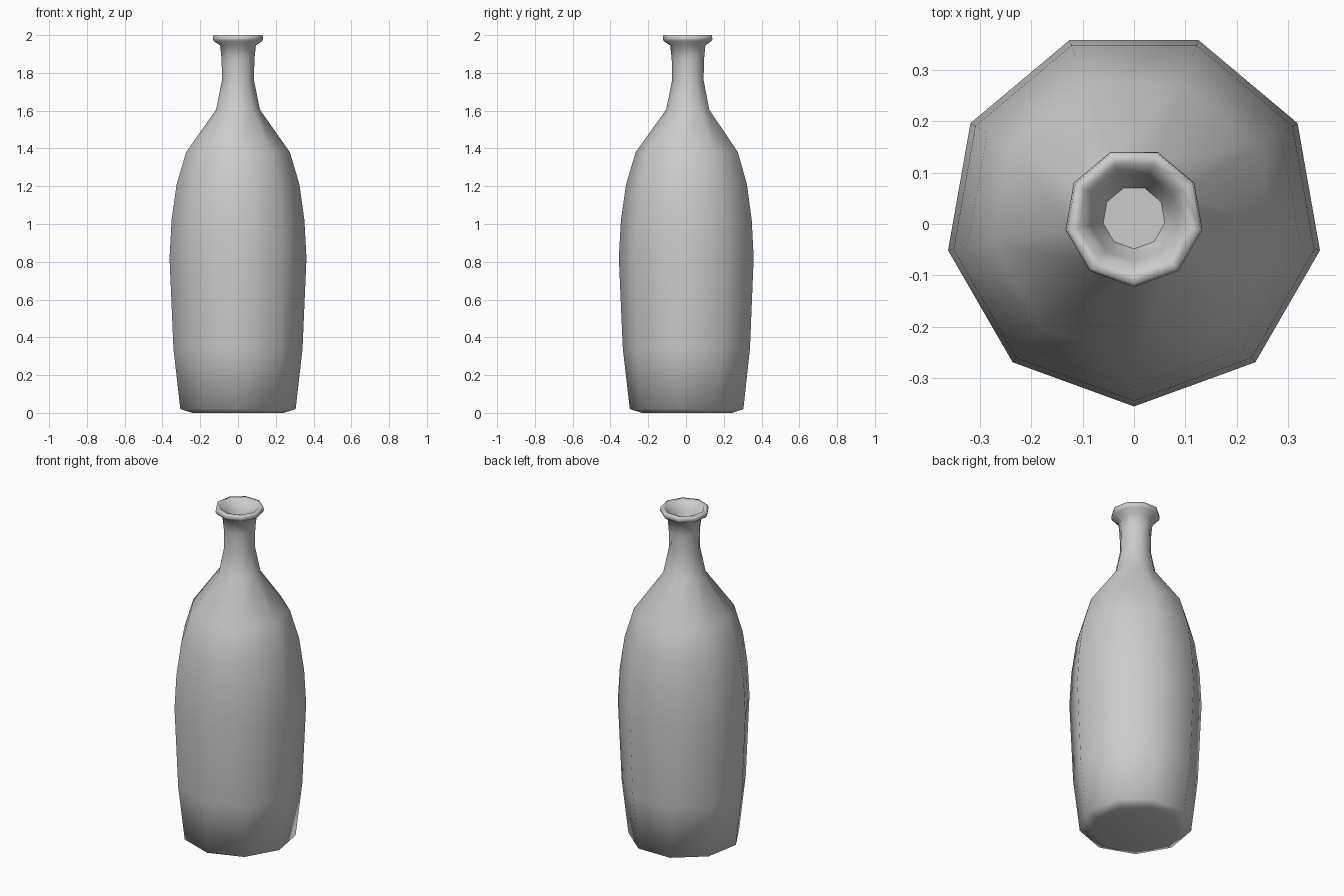
import bpy, bmesh, math

cube = bpy.data.objects.get("Cube")
if cube:
    bpy.data.objects.remove(cube, do_unlink=True)

SIDES = 9
CENTRE_Y = 0.0125

# Grey ceramic
grey = bpy.data.materials.new("plain grey")
grey.use_nodes = True
colour = (0.6, 0.6, 0.6, 1)
grey.diffuse_color = colour
grey.node_tree.nodes["Principled BSDF"].inputs["Base Color"].default_value = colour

# Radius and height, from the base up the outside and down into the mouth
profile = [
    (0.245, 0.0), (0.31, 0.02),                                   # base
    (0.347, 0.34), (0.368, 0.82), (0.357, 1.02), (0.33, 1.21),    # body
    (0.279, 1.38), (0.118, 1.605), (0.086, 1.76),                 # shoulder
    (0.088, 1.87), (0.096, 1.945), (0.13, 1.968), (0.1355, 1.98), # neck, lip
    (0.132, 2.0), (0.109, 1.997),                                 # rim
    (0.085, 1.93), (0.061, 1.88),                                 # mouth
]

bm = bmesh.new()


def ring(radius, z):
    """Nine-sided ring with one corner facing the front."""
    step = math.tau / SIDES
    return [bm.verts.new((radius * math.sin(i * step),
                          CENTRE_Y - radius * math.cos(i * step), z))
            for i in range(SIDES)]


rings = [ring(r, z) for r, z in profile]
for low, high in zip(rings, rings[1:]):
    for i in range(SIDES):
        j = (i + 1) % SIDES
        bm.faces.new((low[i], low[j], high[j], high[i]))
bm.faces.new(rings[0][::-1])
floor = bm.faces.new(rings[-1])

# Smooth everywhere except the flat floor of the mouth
for face in bm.faces:
    face.smooth = face is not floor
for edge in floor.edges:
    edge.smooth = False

mesh = bpy.data.meshes.new("bottle")
bm.to_mesh(mesh)
bm.free()
mesh.materials.append(grey)
bottle = bpy.data.objects.new("bottle", mesh)
bpy.context.collection.objects.link(bottle)
